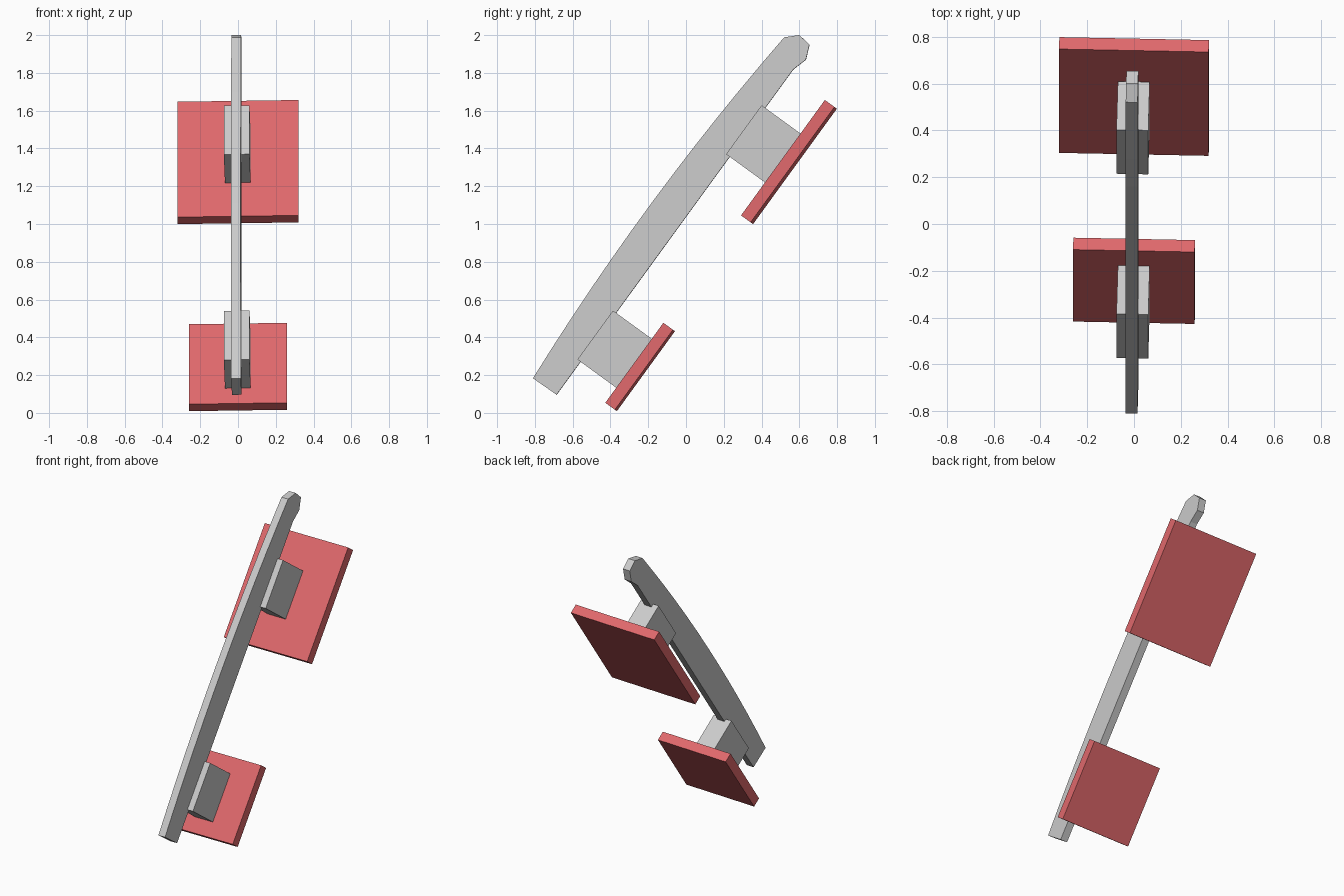
import bpy, bmesh, math
from mathutils import Matrix, Vector

if "Cube" in bpy.data.objects:
    bpy.data.objects.remove(bpy.data.objects["Cube"])

# Leaning frame: across (X), along the rail (U), out of the rail's upper face (N)
ROLL = math.radians(1.4)
FRAME = Matrix.Rotation(math.radians(54), 4, 'X') @ Matrix.Rotation(-ROLL, 4, 'Y')
ALONG = Vector((math.cos(math.radians(54)), math.sin(math.radians(54))))
OUT = Vector((-ALONG.y, ALONG.x))
X_SHIFT = 0.34 * math.sin(ROLL)   # keeps the plates centred on x = 0

red = bpy.data.materials.new("red_pad")
red.diffuse_color = (0.75, 0.14, 0.15, 1)
red.use_nodes = True
red.node_tree.nodes["Principled BSDF"].inputs["Base Color"].default_value = red.diffuse_color


def make_part(name, side_profile, width, material=None):
    """Extrude a (y, z) side profile across the leaning frame."""
    bm = bmesh.new()
    pts = [Vector(p) for p in side_profile]
    verts = [bm.verts.new((-width / 2, p.dot(ALONG), p.dot(OUT))) for p in pts]
    face = bm.faces.new(verts)
    ext = bmesh.ops.extrude_face_region(bm, geom=[face])
    moved = [g for g in ext["geom"] if isinstance(g, bmesh.types.BMVert)]
    bmesh.ops.translate(bm, verts=moved, vec=(width, 0, 0))
    bm.transform(Matrix.Translation((X_SHIFT, 0, 0)) @ FRAME)
    bmesh.ops.recalc_face_normals(bm, faces=bm.faces)
    mesh = bpy.data.meshes.new(name)
    bm.to_mesh(mesh)
    bm.free()
    obj = bpy.data.objects.new(name, mesh)
    bpy.context.collection.objects.link(obj)
    if material:
        mesh.materials.append(material)
    return obj


def slab(name, centre, length, depth, width, material=None):
    """Box lying along the rail direction."""
    c = Vector(centre)
    corners = [(-1, -1), (1, -1), (1, 1), (-1, 1)]
    profile = [c + ALONG * length / 2 * a + OUT * depth / 2 * b for a, b in corners]
    return make_part(name, profile, width, material)


# Curved rail: straight underside, blunt faceted tip, bowed upper edge
top, foot = Vector((0.52, 1.988)), Vector((-0.81, 0.183))
STEPS, BULGE = 12, 0.045
bow = []
for i in range(STEPS + 1):
    t = i / STEPS
    bow.append(top.lerp(foot, t) + OUT * BULGE * 4 * t * (1 - t))
tip = [(-0.685, 0.096), (0.568, 1.818), (0.635, 1.87), (0.654, 1.95), (0.60, 2.0)]
make_part("curved_rail", tip + bow, 0.051)

# Spacer blocks between the rail and the pads
for name, centre in (("upper_block", (0.411, 1.423)), ("lower_block", (-0.376, 0.336))):
    slab(name, centre, 0.32, 0.256, 0.136)

# Red pads
slab("upper_pad", (0.545, 1.328), 0.755, 0.063, 0.64, red)
slab("lower_pad", (-0.243, 0.243), 0.523, 0.063, 0.52, red)
